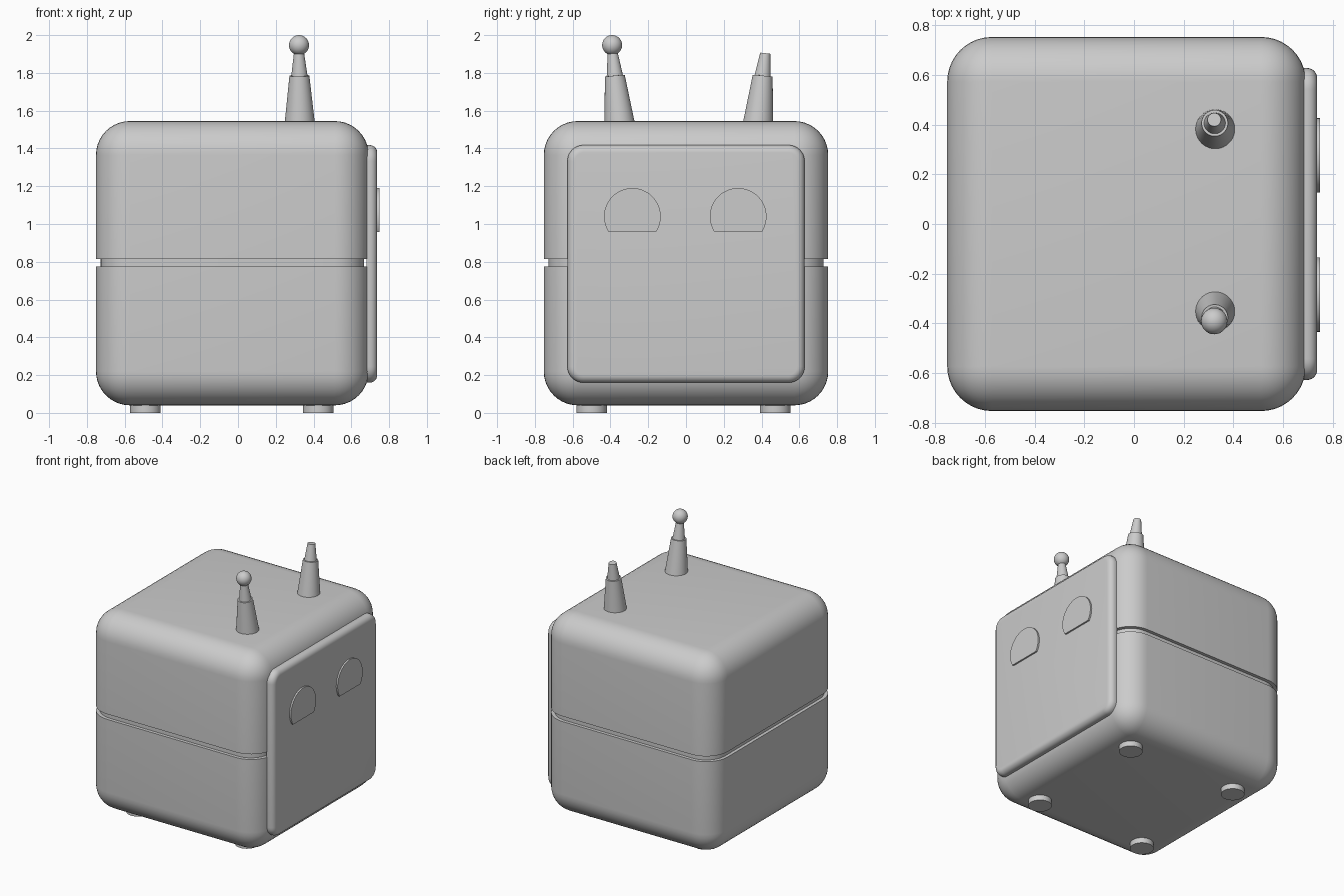
import bpy, bmesh, math
from mathutils import Vector, Matrix

if "Cube" in bpy.data.objects:
    bpy.data.objects.remove(bpy.data.objects["Cube"])


def finish(bm, name, angle=30):
    bmesh.ops.recalc_face_normals(bm, faces=bm.faces[:])
    mesh = bpy.data.meshes.new(name)
    bm.to_mesh(mesh)
    bm.free()
    ob = bpy.data.objects.new(name, mesh)
    bpy.context.collection.objects.link(ob)
    bpy.ops.object.select_all(action='DESELECT')
    ob.select_set(True)
    bpy.context.view_layer.objects.active = ob
    bpy.ops.object.shade_smooth_by_angle(angle=math.radians(angle))
    return ob


def box(lo, hi):
    lo, hi = Vector(lo), Vector(hi)
    bm = bmesh.new()
    bmesh.ops.create_cube(bm, size=1)
    for v in bm.verts:
        v.co = Vector([(lo[i] + hi[i]) / 2 + v.co[i] * (hi[i] - lo[i]) for i in range(3)])
    return bm


def bevel(bm, edges, radius, segments=10):
    bmesh.ops.bevel(bm, geom=edges, offset=radius, segments=segments,
                    profile=0.5, affect='EDGES', clamp_overlap=True)


def cut(bm, z, keep_below):
    """Slice flat at height z, keep one side and cap it."""
    res = bmesh.ops.bisect_plane(bm, geom=bm.verts[:] + bm.edges[:] + bm.faces[:],
                                 plane_co=(0, 0, z), plane_no=(0, 0, 1),
                                 clear_outer=keep_below, clear_inner=not keep_below)
    edges = [g for g in res['geom_cut'] if isinstance(g, bmesh.types.BMEdge)]
    bmesh.ops.contextual_create(bm, geom=edges)


def frustum(bm, a, b, r1, r2, segments=32):
    a, b = Vector(a), Vector(b)
    d = b - a
    mat = Matrix.Translation((a + b) / 2) @ d.to_track_quat('Z', 'Y').to_matrix().to_4x4()
    bmesh.ops.create_cone(bm, cap_ends=True, segments=segments, radius1=r1,
                          radius2=r2, depth=d.length, matrix=mat)


# Body: two rounded halves split by a groove
LO, HI = (-0.752, -0.753, 0.04), (0.692, 0.753, 1.545)
for name, z, below in (("lower_body", 0.775, True), ("upper_body", 0.815, False)):
    bm = box(LO, HI)
    bevel(bm, bm.edges[:], 0.18)
    cut(bm, z, below)
    finish(bm, name)

# Core visible inside the groove
bm = box((LO[0] + 0.025, LO[1] + 0.025, 0.76), (HI[0] - 0.025, HI[1] - 0.025, 0.83))
bevel(bm, [e for e in bm.edges if abs(e.verts[0].co.z - e.verts[1].co.z) > 0.01], 0.16)
finish(bm, "groove_core")

# Face panel on the +x side, rounded corners and rounded front rim
bm = box((0.68, -0.628, 0.16), (0.737, 0.628, 1.418))
bevel(bm, [e for e in bm.edges if abs(e.verts[0].co.x - e.verts[1].co.x) > 0.01], 0.085, 8)
bevel(bm, [e for e in bm.edges if all(v.co.x > 0.73 for v in e.verts)], 0.04, 6)
finish(bm, "face_panel")

# Eyes: discs with a flat lower edge
for side, y in (("left", -0.284), ("right", 0.276)):
    bm = bmesh.new()
    frustum(bm, (0.72, y, 1.04), (0.749, y, 1.04), 0.15, 0.15, 64)
    cut(bm, 0.957, False)
    finish(bm, side + "_eye")

# Antennas: stepped, tapered and leaning outward
X = 0.327
for name, y0, y1, y2 in (("ball_antenna", -0.352, -0.377, -0.388),
                         ("plain_antenna", 0.382, 0.406, 0.42)):
    base, mid, tip = (X, y0, 1.535), (X - 0.002, y1, 1.785), (X - 0.004, y2, 1.904)
    bm = bmesh.new()
    frustum(bm, base, mid, 0.08, 0.053)
    frustum(bm, mid, tip, 0.043, 0.027)
    finish(bm, name)

# Ball on one antenna
bm = bmesh.new()
bmesh.ops.create_uvsphere(bm, u_segments=32, v_segments=16, radius=0.053,
                          matrix=Matrix.Translation((0.323, -0.391, 1.947)))
finish(bm, "antenna_ball")

# Feet
for i, (x, y) in enumerate((x, y) for x in (-0.49, 0.425) for y in (-0.5, 0.472)):
    bm = bmesh.new()
    frustum(bm, (x, y, 0), (x, y, 0.06), 0.081, 0.081)
    finish(bm, f"foot_{i + 1}")
